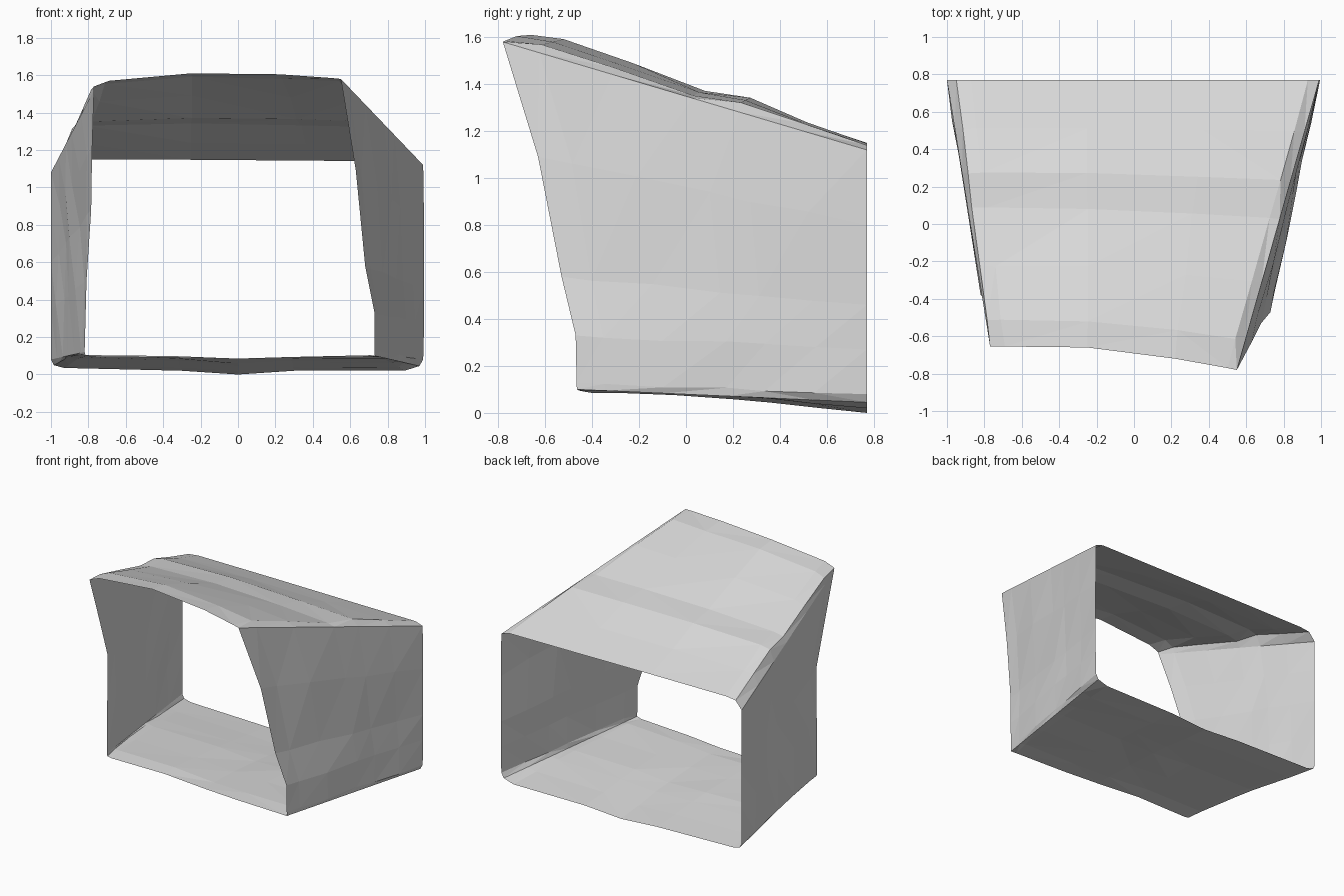
import bpy, bmesh, random
from mathutils import Vector

random.seed(4)
cube = bpy.data.objects.get("Cube")
if cube:
    bpy.data.objects.remove(cube, do_unlink=True)

# One plain colour for the whole sheet
grey = bpy.data.materials.new("light_grey")
grey.use_nodes = True
colour = (0.7, 0.7, 0.7, 1)
grey.diffuse_color = colour
for node in grey.node_tree.nodes:
    if node.type == "BSDF_PRINCIPLED":
        node.inputs["Base Color"].default_value = colour

BACK_Y = 0.77
# Each panel pairs points of the front rim (x, y, z) with the back rim (x, z)
floor = [
    ((-.82, -.38, .12), (-1, .08)), ((-.815, -.38, .1), (-.985, .05)),
    ((-.78, -.38, .095), (-.93, .035)), ((-.35, -.37, .09), (-.3, .02)),
    ((0, -.4, .085), (0, 0)), ((.28, -.43, .09), (.3, .02)),
    ((.69, -.455, .095), (.89, .02)), ((.73, -.465, .1), (.97, .045)),
]
left_wall = [
    floor[-1], ((.73, -.466, .13), (.99, .08)), ((.73, -.47, .33), (.995, .27)),
    ((.68, -.53, .58), (.995, .46)), ((.63, -.63, 1.09), (.995, .8)),
    ((.55, -.78, 1.58), (.99, 1.12)),
]
roof = [
    left_wall[-1], ((.5, -.77, 1.585), (.93, 1.14)),
    ((.22, -.72, 1.605), (.4, 1.143)), ((-.25, -.66, 1.61), (-.25, 1.148)),
    ((-.69, -.655, 1.57), (-.87, 1.15)), ((-.77, -.655, 1.54), (-.95, 1.14)),
    ((-.77, -.65, 1.52), (-1, 1.08)),
]
right_wall = [
    roof[-1], ((-.78, -.53, 1.2), (-1, .85)), ((-.785, -.42, .88), (-1, .6)),
    ((-.81, -.39, .5), (-1, .35)), floor[0],
]

# Stations from front to back, with the gentle swell of roof and floor
stations = [0, .1, .3, .52, .65, .82, 1]
roof_swell = [0, .025, .018, 0, .03, .012, 0]
floor_swell = [0, .012, .018, .018, .015, .008, 0]
no_swell = [0] * len(stations)


def loft(bm, panel, swell, wobble):
    """Stretch a crumpled strip from the front rim to the back rim."""
    last = len(panel) - 1
    rows = []
    for i, (front, back) in enumerate(panel):
        start, end = Vector(front), Vector((back[0], BACK_Y, back[1]))
        row = []
        for t, lift in zip(stations, swell):
            p = start.lerp(end, t)
            if 0 < i < last:
                p.z += lift
                if 0 < t < 1:
                    p += Vector([random.uniform(-1, 1) for _ in range(3)]) * wobble
            row.append(bm.verts.new(p))
        rows.append(row)
    for a, b in zip(rows, rows[1:]):
        for j in range(len(stations) - 1):
            bm.faces.new((a[j], a[j + 1], b[j + 1], b[j]))


# Open four-sided tube: every panel shares its edge rows with its neighbours
bm = bmesh.new()
for panel, swell, wobble in (
    (floor, floor_swell, .004), (left_wall, no_swell, .006),
    (roof, roof_swell, .005), (right_wall, no_swell, .01),
):
    loft(bm, panel, swell, wobble)
bmesh.ops.remove_doubles(bm, verts=bm.verts, dist=.0005)
bmesh.ops.triangulate(bm, faces=bm.faces)
bmesh.ops.recalc_face_normals(bm, faces=bm.faces)
# Normals point outwards: the highest face must look up
top = max(bm.faces, key=lambda f: f.calc_center_median().z)
if top.normal.z < 0:
    bmesh.ops.reverse_faces(bm, faces=bm.faces)

mesh = bpy.data.meshes.new("open_tunnel_shell")
bm.to_mesh(mesh)
bm.free()
mesh.materials.append(grey)
shell = bpy.data.objects.new("open_tunnel_shell", mesh)
bpy.context.collection.objects.link(shell)
